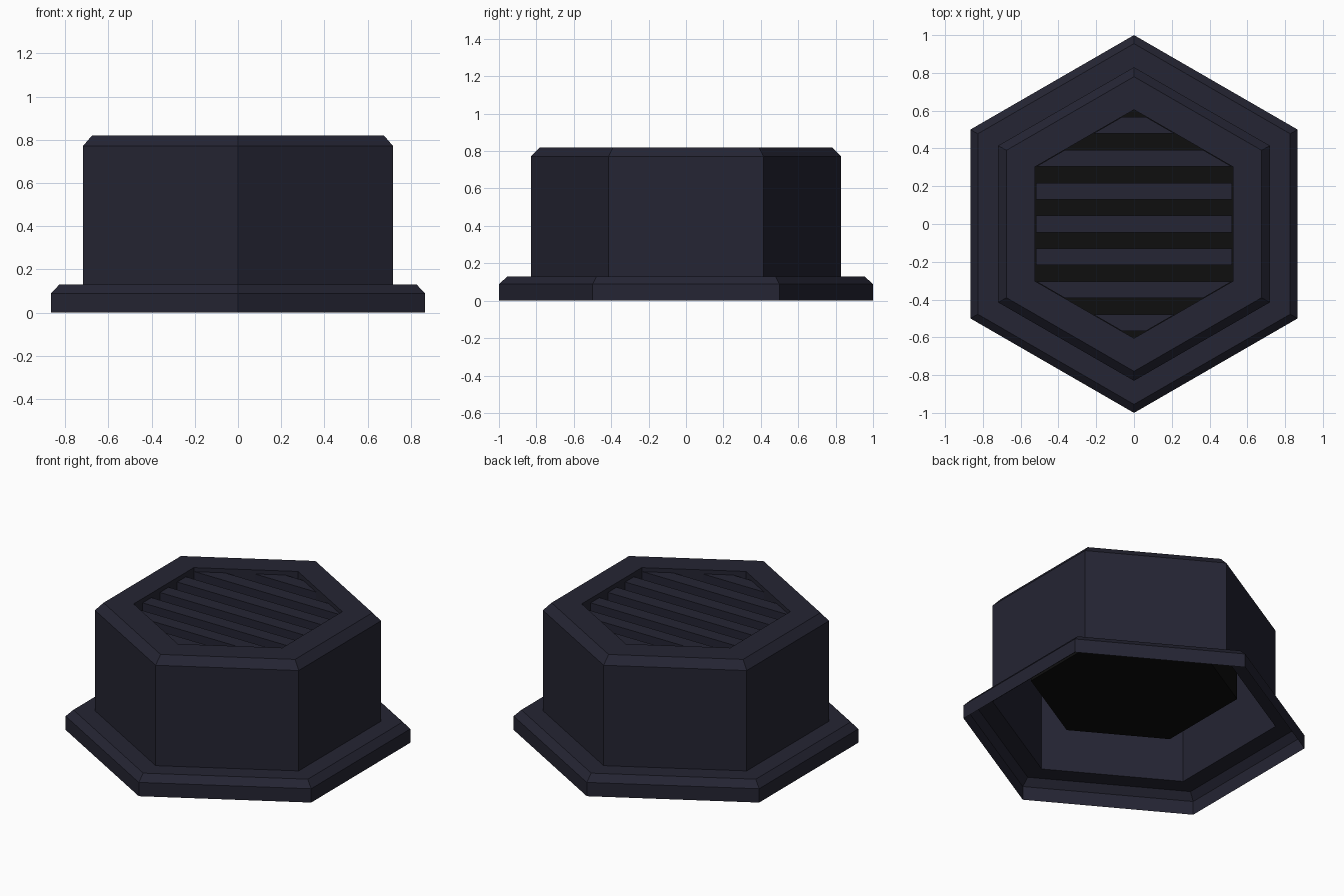
import bpy, math

if "Cube" in bpy.data.objects:
    bpy.data.objects.remove(bpy.data.objects["Cube"])


def material(name, rgb):
    m = bpy.data.materials.new(name)
    m.diffuse_color = (*rgb, 1)
    m.use_nodes = True
    m.node_tree.nodes["Principled BSDF"].inputs["Base Color"].default_value = m.diffuse_color
    return m


NAVY = material("dark navy", (0.018, 0.018, 0.033))
BLACK = material("black", (0.0045, 0.0045, 0.0045))


def make(name, verts, faces, mat):
    me = bpy.data.meshes.new(name)
    me.from_pydata(verts, [], faces)
    me.materials.append(mat)
    ob = bpy.data.objects.new(name, me)
    bpy.context.collection.objects.link(ob)
    return ob


def hex_loft(name, profile, mat, caps=False):
    """Hexagonal rings (radius, z) joined in order, corners on the y axis."""
    verts, faces = [], []
    for r, z in profile:
        for k in range(6):
            a = math.pi / 2 + k * math.pi / 3
            verts.append((r * math.cos(a), r * math.sin(a), z))
    for i in range(len(profile) - 1):
        for k in range(6):
            n = (k + 1) % 6
            faces.append((i * 6 + k, i * 6 + n, i * 6 + 6 + n, i * 6 + 6 + k))
    if caps:
        last = (len(profile) - 1) * 6
        faces.append(tuple(range(5, -1, -1)))
        faces.append(tuple(range(last, last + 6)))
    return make(name, verts, faces, mat)


# Open-bottomed flange with chamfered edge
hex_loft("flange", [(1.0, 0), (1.0, 0.088), (0.955, 0.13), (0.83, 0.13)], NAVY)

# Hollow body with chamfered top and recessed opening
hex_loft("body", [(0.83, 0.13), (0.83, 0.77), (0.78, 0.82),
                  (0.605, 0.82), (0.605, 0.70)], NAVY)

# Black core behind the grille
hex_loft("core", [(0.605, 0.29), (0.605, 0.70)], BLACK, caps=True)


# Grille slats, trimmed to the hexagonal opening
def half_width(y):
    return min(0.52, (0.603 - abs(y)) * math.sqrt(3))


for i in range(-3, 4):
    y0, y1 = i * 0.174 - 0.044, i * 0.174 + 0.044
    w0, w1 = half_width(y0), half_width(y1)
    outline = [(-w0, y0), (w0, y0), (w1, y1), (-w1, y1)]
    verts = [(x, y, z) for z in (0.702, 0.795) for x, y in outline]
    faces = [(3, 2, 1, 0), (4, 5, 6, 7)]
    faces += [(k, (k + 1) % 4, (k + 1) % 4 + 4, k + 4) for k in range(4)]
    make(f"grille_slat_{i + 4}", verts, faces, NAVY)
